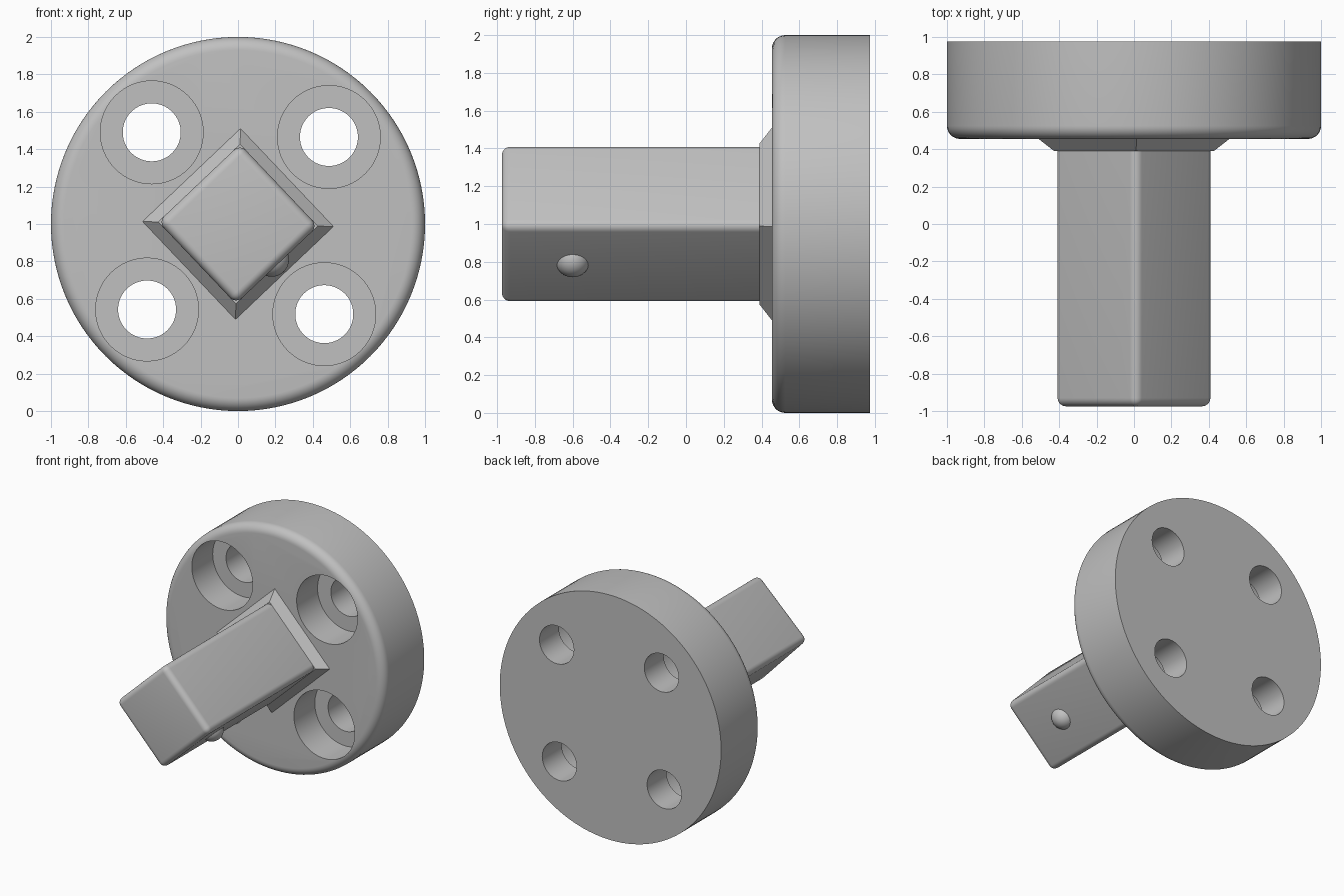
import bpy, bmesh, math
from mathutils import Matrix, Vector

if "Cube" in bpy.data.objects:
    bpy.data.objects.remove(bpy.data.objects["Cube"])

TILT = math.radians(1.5)               # slight turn of the square and hole pattern
CENTRE = Vector((0, 0, 1))
FACE_Y, BACK_Y, TIP_Y = 0.455, 0.975, -0.975
HALF = 0.302                           # half the shaft's side

steel = bpy.data.materials.new("grey steel")
steel.diffuse_color = (0.53, 0.53, 0.53, 1)
steel.use_nodes = True
steel.node_tree.nodes["Principled BSDF"].inputs["Base Color"].default_value = steel.diffuse_color


def finish(bm, name, smooth=True):
    bmesh.ops.recalc_face_normals(bm, faces=bm.faces)
    mesh = bpy.data.meshes.new(name)
    bm.to_mesh(mesh)
    bm.free()
    mesh.materials.append(steel)
    ob = bpy.data.objects.new(name, mesh)
    bpy.context.collection.objects.link(ob)
    if smooth:
        shade(ob)
    return ob


def shade(ob):
    bpy.ops.object.select_all(action='DESELECT')
    ob.select_set(True)
    bpy.context.view_layer.objects.active = ob
    bpy.ops.object.shade_smooth_by_angle(angle=math.radians(28))


def turned(bm, profile, cx, cz, n):
    """Capped solid of revolution about the y direction; profile is (radius, y)."""
    rings = [[bm.verts.new((cx + r * math.cos(2 * math.pi * i / n), y,
                            cz + r * math.sin(2 * math.pi * i / n)))
              for i in range(n)] for r, y in profile]
    for a, b in zip(rings, rings[1:]):
        for i in range(n):
            j = (i + 1) % n
            bm.faces.new((a[i], a[j], b[j], b[i]))
    bm.faces.new(rings[0])
    bm.faces.new(rings[-1])


# Round flange with a rounded front rim
R = 0.07
rim = [(1 - R + R * math.sin(t), FACE_Y + R - R * math.cos(t))
       for t in (math.pi / 2 * k / 8 for k in range(9))]
bm = bmesh.new()
turned(bm, rim + [(1, BACK_Y)], 0, 1, 128)
flange = finish(bm, "flange", False)

# Four counterbored bolt holes
bm = bmesh.new()
step = FACE_Y + 0.27
for k in range(4):
    a = math.pi / 4 + k * math.pi / 2 - TILT
    turned(bm, [(0.275, FACE_Y - 0.1), (0.275, step), (0.155, step), (0.155, BACK_Y + 0.1)],
           0.67 * math.cos(a), 1.004 + 0.67 * math.sin(a), 64)
cutter = finish(bm, "bolt_hole_cutter", False)
cutter.hide_render = True
mod = flange.modifiers.new("bolt holes", 'BOOLEAN')
mod.object = cutter
mod.solver = 'EXACT'
bpy.context.view_layer.objects.active = flange
bpy.ops.object.modifier_apply(modifier=mod.name)
bpy.data.objects.remove(cutter)
shade(flange)

# Square shaft standing on its corner, rounded except where it meets the flange
turn = Matrix.Translation(CENTRE) @ Matrix.Rotation(math.pi / 4 + TILT, 4, 'Y')
bm = bmesh.new()
length = FACE_Y + 0.02 - TIP_Y
bmesh.ops.create_cube(bm, size=1, matrix=Matrix.Translation((0, TIP_Y + length / 2, 0))
                      @ Matrix.Diagonal((2 * HALF, length, 2 * HALF, 1)))
edges = [e for e in bm.edges if min(v.co.y for v in e.verts) < 0]
bmesh.ops.bevel(bm, geom=edges, offset=0.045, segments=6, profile=0.5, affect='EDGES')
bm.transform(turn)
finish(bm, "square_shaft")

# Sloped collar at the foot of the shaft
bm = bmesh.new()
loops = [[bm.verts.new((sx * h, y, sz * h)) for sx, sz in ((-1, -1), (1, -1), (1, 1), (-1, 1))]
         for h, y in ((HALF, 0.39), (0.361, FACE_Y), (0.361, FACE_Y + 0.01))]
for a, b in zip(loops, loops[1:]):
    for i in range(4):
        bm.faces.new((a[i], a[(i + 1) % 4], b[(i + 1) % 4], b[i]))
bm.faces.new(loops[0])
bm.faces.new(loops[-1])
bm.transform(turn)
finish(bm, "collar", False)

# Retaining ball in the lower right face of the shaft
bm = bmesh.new()
bmesh.ops.create_uvsphere(bm, u_segments=40, v_segments=20, radius=0.092)
bm.transform(turn @ Matrix.Translation((HALF - 0.04, -0.6, 0)))
finish(bm, "retaining_ball")
